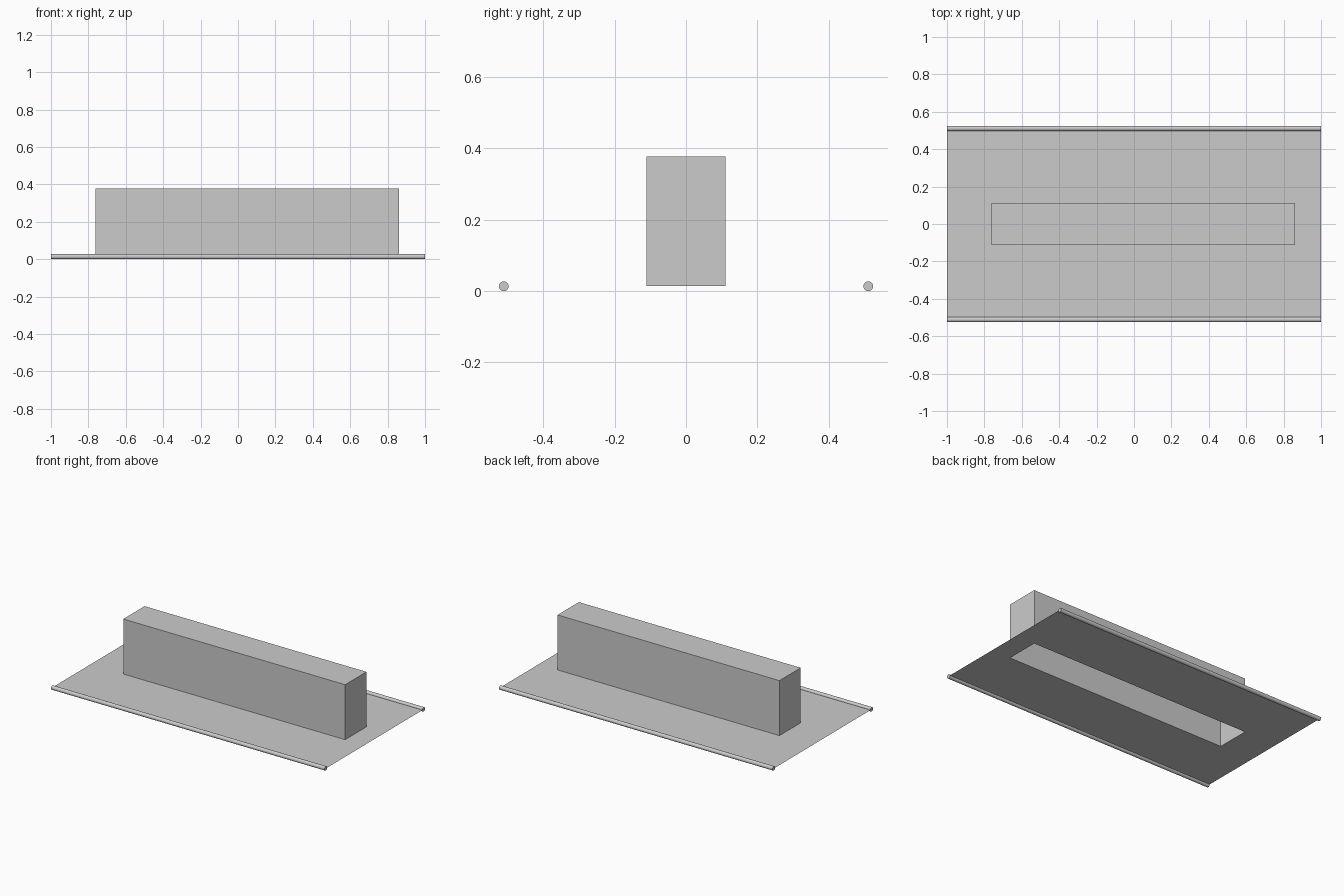
import bpy, bmesh, math
from mathutils import Matrix

if "Cube" in bpy.data.objects:
    bpy.data.objects.remove(bpy.data.objects["Cube"])

R = 0.0135                 # edge rod radius; the sheet lies at rod-centre height
EDGE_Y = 0.511             # rod centre line
X0, X1, HALF_W, TOP = -0.761, 0.861, 0.111, 0.377   # raised box


def make_object(name, bm):
    bmesh.ops.recalc_face_normals(bm, faces=bm.faces)
    mesh = bpy.data.meshes.new(name)
    bm.to_mesh(mesh)
    bm.free()
    ob = bpy.data.objects.new(name, mesh)
    bpy.context.collection.objects.link(ob)
    return ob


def rect(bm, x0, x1, y, z):
    return [bm.verts.new(p) for p in ((x0, -y, z), (x1, -y, z), (x1, y, z), (x0, y, z))]


def bridge(bm, a, b):
    for i in range(4):
        j = (i + 1) % 4
        bm.faces.new((a[i], a[j], b[j], b[i]))


# Thin base sheet with a rectangular opening, facing up
bm = bmesh.new()
bridge(bm, rect(bm, -1, 1, EDGE_Y, R), rect(bm, X0, X1, HALF_W, R))
sheet = make_object("base_sheet", bm)
if sheet.data.polygons[0].normal.z < 0:
    sheet.data.flip_normals()

# Hollow raised box, open underneath
bm = bmesh.new()
low, high = rect(bm, X0, X1, HALF_W, R), rect(bm, X0, X1, HALF_W, TOP)
bridge(bm, low, high)
bm.faces.new(high)
make_object("raised_box", bm)

# Round rods along both long edges
for name, side in (("front_edge_rod", -1), ("back_edge_rod", 1)):
    bm = bmesh.new()
    bmesh.ops.create_cone(
        bm, cap_ends=True, segments=24, radius1=R, radius2=R, depth=2,
        matrix=Matrix.Translation((0, side * EDGE_Y, R)) @ Matrix.Rotation(math.pi / 2, 4, 'Y'))
    rod = make_object(name, bm)
    bpy.ops.object.select_all(action='DESELECT')
    rod.select_set(True)
    bpy.context.view_layer.objects.active = rod
    bpy.ops.object.shade_smooth_by_angle(angle=math.radians(30))
